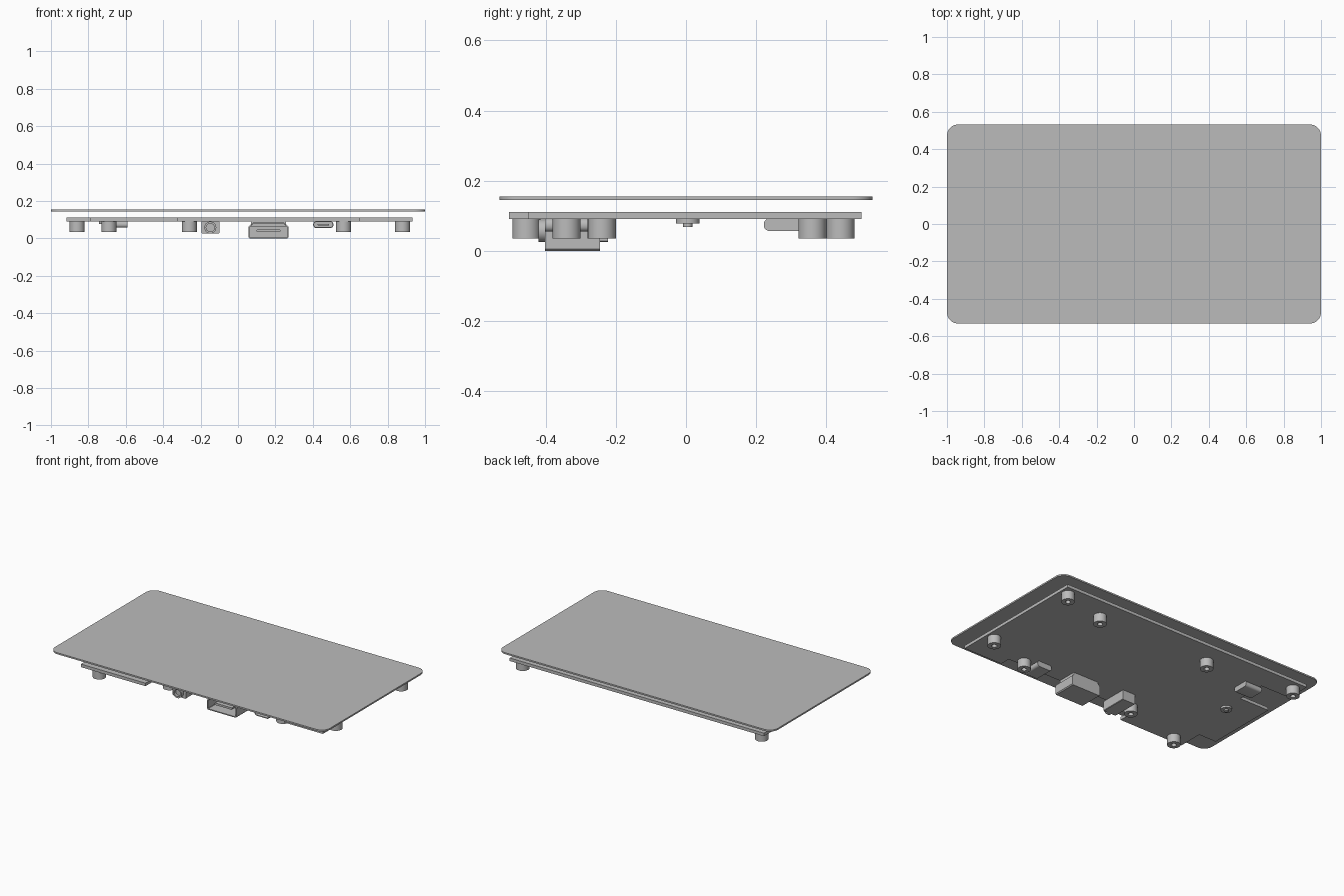
import bpy, bmesh
from math import sin, cos, pi, radians

cube = bpy.data.objects.get("Cube")
if cube:
    bpy.data.objects.remove(cube, do_unlink=True)

grey = bpy.data.materials.new("plain grey")
grey.use_nodes = True
colour = (0.5, 0.5, 0.5, 1)
grey.diffuse_color = colour
grey.node_tree.nodes["Principled BSDF"].inputs["Base Color"].default_value = colour

# How profile (u, v) and extrusion w map to x, y, z for each axis
FRAMES = {
    "x": lambda u, v, w: (w, u, v),
    "y": lambda u, v, w: (u, w, v),
    "z": lambda u, v, w: (u, v, w),
}


def rounded(u0, u1, v0, v1, r, steps=5):
    """Outline of a rectangle with rounded corners."""
    corners = [(u1 - r, v1 - r), (u0 + r, v1 - r), (u0 + r, v0 + r), (u1 - r, v0 + r)]
    return [(cu + r * cos((q + i / steps) * pi / 2), cv + r * sin((q + i / steps) * pi / 2))
            for q, (cu, cv) in enumerate(corners) for i in range(steps + 1)]


def circle(u, v, r, n=32):
    return [(u + r * cos(2 * pi * i / n), v + r * sin(2 * pi * i / n)) for i in range(n)]


def prism(name, outline, axis, lo, hi, wall=0, depth=0):
    """Extrude an outline; an optional socket is sunk into the low end."""
    bm = bmesh.new()
    place = FRAMES[axis]
    low = [bm.verts.new(place(u, v, lo)) for u, v in outline]
    high = [bm.verts.new(place(u, v, hi)) for u, v in outline]
    cap = bm.faces.new(low)
    bm.faces.new(high[::-1])
    n = len(outline)
    for i in range(n):
        j = (i + 1) % n
        bm.faces.new((low[j], low[i], high[i], high[j]))
    bmesh.ops.recalc_face_normals(bm, faces=bm.faces[:])
    if wall:
        bmesh.ops.inset_individual(bm, faces=[cap], thickness=wall)
        bmesh.ops.inset_individual(bm, faces=[cap], thickness=0, depth=-depth)
    mesh = bpy.data.meshes.new(name)
    bm.to_mesh(mesh)
    bm.free()
    mesh.materials.append(grey)
    obj = bpy.data.objects.new(name, mesh)
    bpy.context.collection.objects.link(obj)
    bpy.ops.object.select_all(action="DESELECT")
    obj.select_set(True)
    bpy.context.view_layer.objects.active = obj
    bpy.ops.object.shade_smooth_by_angle(angle=radians(30))
    return obj


# Thin cover panel
prism("cover_panel", rounded(-1, 1, -0.532, 0.532, 0.06, 10), "z", 0.145, 0.155)

# Board with stepped front edge and a notch in its right edge
board = [(0.933, 0.5), (-0.917, 0.5), (-0.917, 0.34), (-0.7, 0.34), (-0.7, 0.145),
         (-0.917, 0.145), (-0.917, -0.34), (-0.79, -0.34), (-0.79, -0.505),
         (-0.32, -0.505), (-0.32, -0.38), (0.65, -0.38), (0.65, -0.45), (0.933, -0.45)]
prism("board", board, "z", 0.091, 0.111)

# Hollow standoffs under the board
standoffs = [(0.88, 0.44), (-0.86, 0.44), (0.565, 0.36), (-0.26, 0.36),
             (0.88, -0.24), (0.565, -0.34), (-0.26, -0.34), (-0.69, -0.455)]
for i, (x, y) in enumerate(standoffs):
    prism(f"standoff_{i + 1}", circle(x, y, 0.04), "z", 0.035, 0.092, 0.024, 0.04)

# Large video socket with chamfered top corners
video = [(0.062, 0), (0.264, 0), (0.27, 0.006), (0.27, 0.062), (0.246, 0.084),
         (0.08, 0.084), (0.056, 0.062), (0.056, 0.006)]
prism("video_socket", video, "y", -0.402, -0.245, 0.007, 0.1)
prism("video_socket_base", rounded(0.07, 0.256, 0.06, 0.092, 0.002, 1), "y", -0.375, -0.25)
prism("video_socket_tongue", rounded(0.1, 0.226, 0.035, 0.048, 0.002, 1), "y", -0.385, -0.3)

# Round audio jack
prism("jack_body", rounded(-0.195, -0.1, 0.026, 0.092, 0.003, 1), "y", -0.4, -0.222)
prism("jack_barrel", circle(-0.148, 0.058, 0.032), "y", -0.42, -0.399, 0.01, 0.018)

# Small data socket on the front edge
prism("front_data_socket", rounded(0.402, 0.51, 0.055, 0.093, 0.017), "y", -0.402, -0.28, 0.005, 0.09)
prism("front_data_tongue", rounded(0.425, 0.487, 0.07, 0.078, 0.002, 1), "y", -0.39, -0.3)

# Small data socket facing the board notch
prism("side_data_socket", rounded(0.222, 0.332, 0.057, 0.093, 0.016), "x", -0.71, -0.59, 0.005, 0.09)
prism("side_data_tongue", rounded(0.245, 0.309, 0.071, 0.079, 0.002, 1), "x", -0.7, -0.61)

# Round button under the board
prism("button_base", circle(-0.71, 0.005, 0.034), "z", 0.078, 0.092)
prism("button_cap", circle(-0.71, 0.005, 0.013, 24), "z", 0.069, 0.079)
